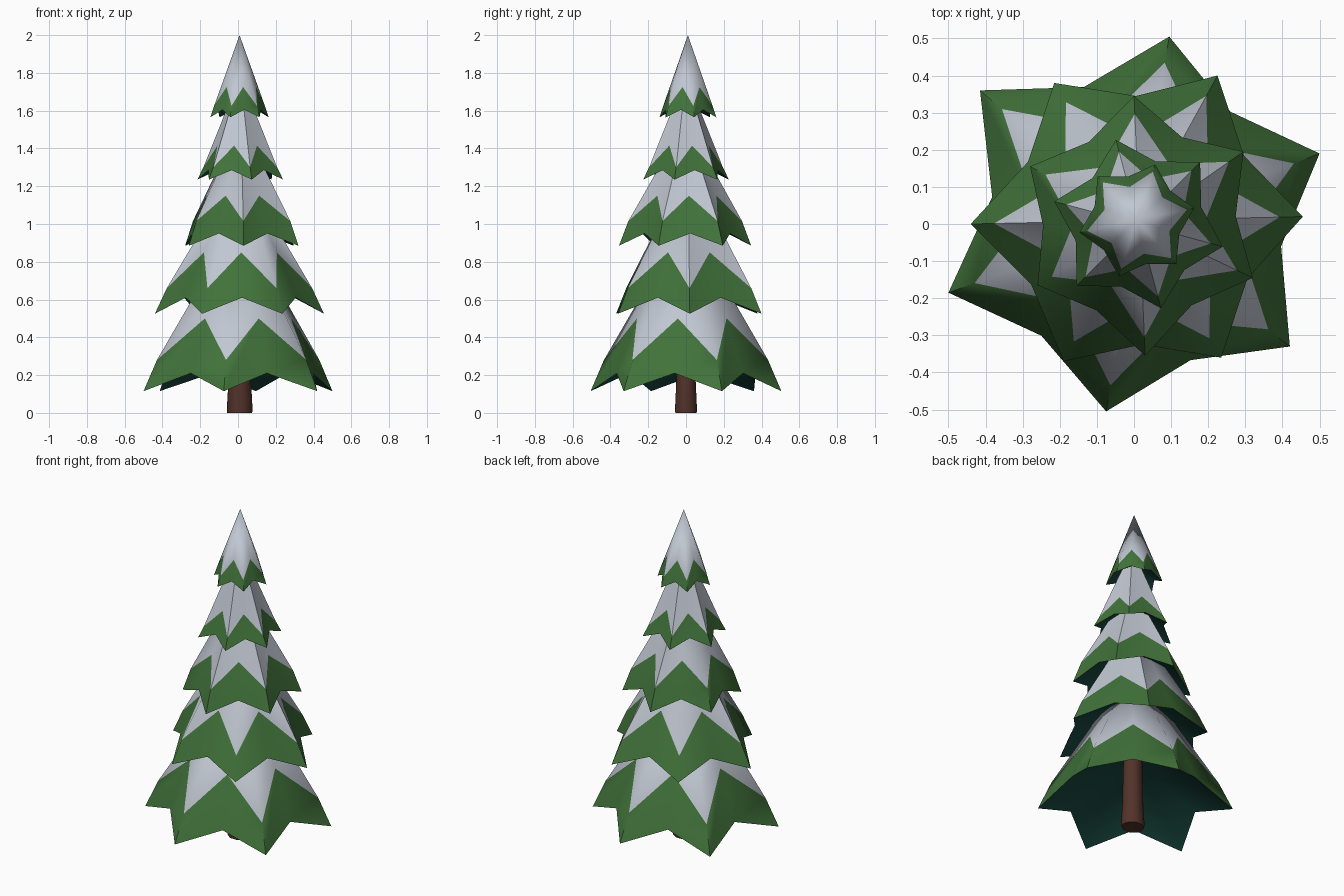
import bpy, bmesh, math

if "Cube" in bpy.data.objects:
    bpy.data.objects.remove(bpy.data.objects["Cube"])


def material(name, rgb):
    m = bpy.data.materials.new(name)
    m.diffuse_color = (*rgb, 1)
    m.use_nodes = True
    m.node_tree.nodes["Principled BSDF"].inputs["Base Color"].default_value = m.diffuse_color
    return m


SNOW = material("snow", (0.53, 0.57, 0.64))
GREEN = material("needle_green", (0.053, 0.17, 0.043))
SHADE = material("underside_teal", (0.010, 0.07, 0.055))
BARK = material("bark_brown", (0.085, 0.033, 0.022))


def finish(bm, name, mats, angle):
    bmesh.ops.recalc_face_normals(bm, faces=bm.faces)
    me = bpy.data.meshes.new(name)
    bm.to_mesh(me)
    bm.free()
    for m in mats:
        me.materials.append(m)
    ob = bpy.data.objects.new(name, me)
    bpy.context.collection.objects.link(ob)
    bpy.ops.object.select_all(action='DESELECT')
    ob.select_set(True)
    bpy.context.view_layer.objects.active = ob
    bpy.ops.object.shade_smooth_by_angle(angle=math.radians(angle))


def regular(centre, turn, r):
    """Six evenly spaced tip positions."""
    return [(centre[0] + r * math.cos(math.radians(turn + 60 * i)),
             centre[1] + r * math.sin(math.radians(turn + 60 * i))) for i in range(6)]


def tier(name, centre, tips, tip_z, valley, snow_tip, snow_valley, apex):
    """Six-pointed star cone. valley and snow_valley are (radius, height),
    snow_tip is (share of the tip's reach, height)."""
    bm = bmesh.new()
    cx, cy = centre

    def ring(reach, z, r, low):
        pts = []
        for i in range(6):
            (ax, ay), (bx, by) = tips[i], tips[(i + 1) % 6]
            pts.append(bm.verts.new((cx + (ax - cx) * reach, cy + (ay - cy) * reach, z)))
            t = math.atan2((ay + by) / 2 - cy, (ax + bx) / 2 - cx)
            pts.append(bm.verts.new((cx + r * math.cos(t), cy + r * math.sin(t), low)))
        return pts

    hem = ring(1, tip_z, *valley)
    edge = ring(*snow_tip, *snow_valley)
    top = bm.verts.new((cx, cy, apex))
    under = bm.verts.new((cx, cy, valley[1] + 0.6 * valley[0]))
    for i in range(12):
        j = (i + 1) % 12
        # snow cap, green fringe, hollow underside
        for verts, index in (((edge[i], edge[j], top), 0),
                             ((hem[i], hem[j], edge[j], edge[i]), 1),
                             ((hem[j], hem[i], under), 2)):
            bm.faces.new(verts).material_index = index
    finish(bm, name, (SNOW, GREEN, SHADE), 60)


# Branch tiers, bottom to top
tier("branch_tier_1", (0.006, 0.0),
     [(0.50, 0.19), (0.095, 0.505), (-0.415, 0.36),
      (-0.50, -0.185), (-0.075, -0.505), (0.42, -0.33)],
     0.115, (0.395, 0.21), (0.86, 0.28), (0.28, 0.50), 1.03)
tier("branch_tier_2", (0.010, 0.01),
     [(0.455, 0.02), (0.225, 0.40), (-0.215, 0.38),
      (-0.44, 0.0), (-0.19, -0.37), (0.235, -0.36)],
     0.525, (0.335, 0.61), (0.86, 0.66), (0.222, 0.85), 1.31)
tier("branch_tier_3", (0.015, 0.0),
     [(0.295, 0.195), (0.0, 0.345), (-0.28, 0.155),
      (-0.26, -0.165), (0.03, -0.355), (0.32, -0.145)],
     0.885, (0.26, 0.95), (0.86, 1.015), (0.18, 1.15), 1.55)
tier("branch_tier_4", (0.012, 0.0), regular((0.012, 0.0), 45, 0.235),
     1.235, (0.175, 1.285), (0.86, 1.30), (0.125, 1.415), 1.79)
tier("branch_tier_5", (0.008, 0.01), regular((0.008, 0.01), 12, 0.158),
     1.565, (0.12, 1.605), (0.87, 1.625), (0.092, 1.725), 2.0)

# Trunk: tapered, with a slightly worn foot
bm = bmesh.new()
rings = []
for r, z in ((0.066, 0.0), (0.068, 0.02), (0.060, 0.17), (0.052, 0.55)):
    rings.append([bm.verts.new((0.009 + r * math.cos(k * math.pi / 5),
                                0.9 * r * math.sin(k * math.pi / 5), z)) for k in range(10)])
for a, b in zip(rings, rings[1:]):
    for k in range(10):
        n = (k + 1) % 10
        bm.faces.new((a[k], a[n], b[n], b[k]))
bm.faces.new(rings[0][::-1])
bm.faces.new(rings[-1])
finish(bm, "trunk", (BARK,), 45)
